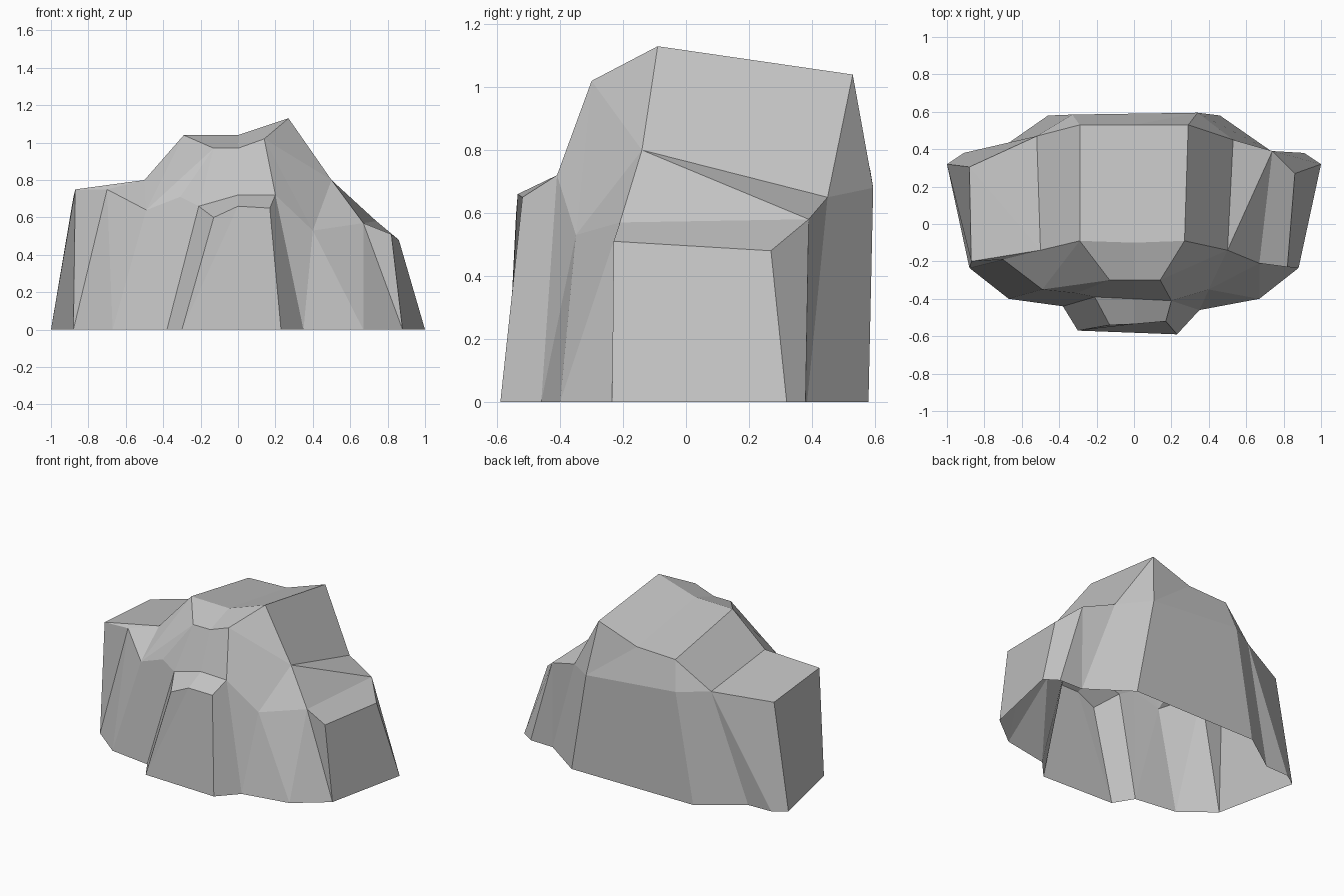
import bpy
import bmesh
from mathutils import Vector

default = bpy.data.objects.get("Cube")
if default:
    bpy.data.objects.remove(default)

# Stone colour
stone = bpy.data.materials.new("grey_stone")
stone.use_nodes = True
grey = (0.55, 0.55, 0.55, 1)
stone.diffuse_color = grey
stone.node_tree.nodes["Principled BSDF"].inputs["Base Color"].default_value = grey

bm = bmesh.new()


def points(*coords):
    """Make a list of mesh vertices; ground points may leave out z."""
    return [bm.verts.new(Vector((*c, 0)[:3])) for c in coords]


def skin(lower, upper, steps):
    """Join two point chains. Each step moves along the (l)ower chain,
    the (u)pper chain or (b)oth, giving a triangle or a quad."""
    i = j = 0
    for step in steps:
        corners = [lower[i]]
        if step in "lb":
            i += 1
            corners.append(lower[i])
        corners.append(upper[j])
        if step in "ub":
            j += 1
            corners.insert(-1, upper[j])
        bm.faces.new(corners)


# Ground outline: one side, then its mirror image running back to the front
side = [(.67, -.40), (.88, -.235), (1, .32), (.91, .38), (.74, .385), (.46, .58)]
foot_left = points((.35, -.46), *side)
foot_right = points(*[(-x, y) for x, y in reversed(side)], (-.38, -.44))

# Shoulder outline above it, on the low side and on the plateau side
ledge_back = points((-.21, -.39, .66), (0, -.40, .72), (.20, -.41, .72))
notch, shelf_front, shelf_edge_front = points(
    (.40, -.35, .53), (.67, -.21, .57), (.82, -.23, .51))
shelf_edge_back, shelf_back, saddle_back, rear_left = points(
    (.86, .27, .48), (.74, .39, .58), (.53, .45, .65), (.34, .595, .68))
rear_right, plateau_back = points((-.33, .585, .74), (-.52, .47, .75))
plateau_rim = points((-.88, .305, .71), (-.87, -.20, .75), (-.70, -.19, .75))
hollow = points((-.49, -.35, .64), (-.31, -.37, .71))
saddle_left, saddle_right = points((.50, -.14, .80), (-.50, -.14, .80))

# Crown of the rock
brow = points((-.13, -.30, .97), (0, -.30, .97), (.14, -.30, 1.02))
ridge = points((-.29, -.09, 1.04), (0, -.10, 1.04), (.27, -.09, 1.13))
crest = points((-.29, .53, .93), (0, .53, .94), (.29, .53, 1.04))

# Outer walls from the ground to the shoulder
shoulder = [ledge_back[-1], notch, shelf_front, shelf_edge_front,
            shelf_edge_back, shelf_back, saddle_back, rear_left,
            rear_right, plateau_back, *plateau_rim, *hollow, ledge_back[0]]
skin(foot_left + foot_right, shoulder, "ulul" + "ubblub" + "b" + "blbb" + "ulluu"[:1] + "lu" + "luu")

# Front outcrop and its sloping ledge
outcrop_foot = points((-.30, -.57), (.23, -.59))
outcrop_rim = points((-.13, -.54, .60), (0, -.535, .66), (.17, -.52, .65))
skin([foot_right[-1], *outcrop_foot, foot_left[0]],
     [ledge_back[0], *outcrop_rim, ledge_back[-1]], "bubb")
skin(outcrop_rim, ledge_back, "bb")

# Low shelf on one side, raised plateau on the other
skin([shelf_front, shelf_back], [shelf_edge_front, shelf_edge_back], "b")
skin([notch, shelf_front, shelf_back, saddle_back], [saddle_left], "lll")
skin([plateau_back, *plateau_rim, hollow[0]], [saddle_right], "llll")

# Upper walls from the shoulder to the crown
upper_foot = [ledge_back[-1], notch, saddle_left, saddle_back, rear_left,
              rear_right, plateau_back, saddle_right, *hollow, *ledge_back]
crown = [brow[-1], ridge[-1], *reversed(crest), ridge[0], *brow]
skin(upper_foot, crown, "llub" + "lub" + "lb" + "lul" + "lbb")

# Sloping brow and top
skin(brow, ridge, "bb")
skin(ridge, crest, "bb")

# Flat-shaded rock, open underneath
bmesh.ops.recalc_face_normals(bm, faces=bm.faces[:])
mesh = bpy.data.meshes.new("rock")
bm.to_mesh(mesh)
bm.free()
mesh.materials.append(stone)
rock = bpy.data.objects.new("rock", mesh)
bpy.context.collection.objects.link(rock)
